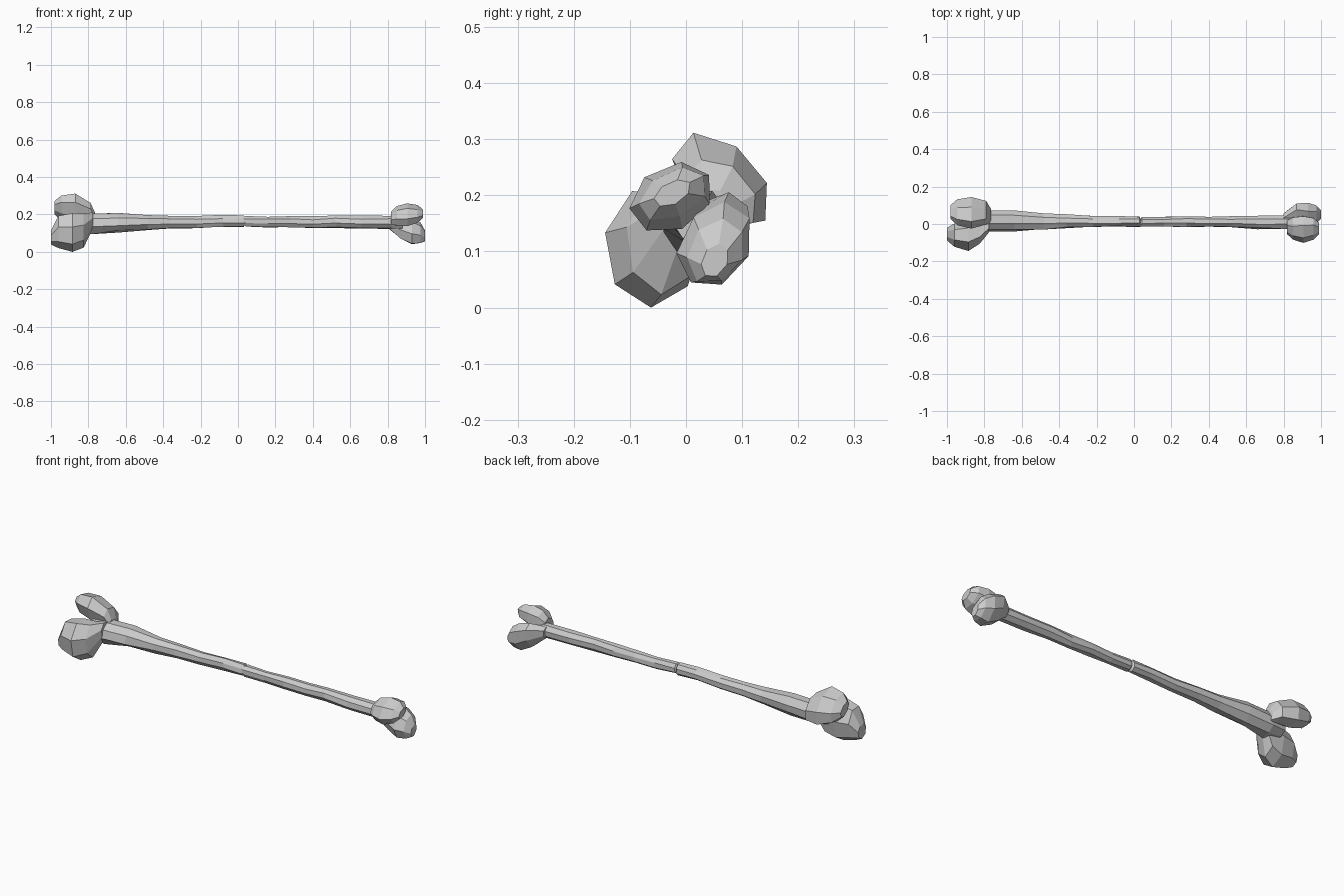
import bpy, bmesh, math, random

random.seed(7)


def loft(name, stations, sides, jitter, turn=0.0, tilt=0.0):
    """Skin rings given as (x, y, z, half width, half height), tilted about x, and cap both ends."""
    bm = bmesh.new()
    ct, st = math.cos(math.radians(tilt)), math.sin(math.radians(tilt))
    rings = []
    for x, y, z, ry, rz in stations:
        ring = []
        for k in range(sides):
            a = 2 * math.pi * k / sides + turn
            s = 1 + random.uniform(-jitter, jitter)
            u, v = ry * s * math.cos(a), rz * s * math.sin(a)
            ring.append(bm.verts.new((x, y + u * ct - v * st, z + u * st + v * ct)))
        rings.append(ring)
    for r0, r1 in zip(rings, rings[1:]):
        for k in range(sides):
            n = (k + 1) % sides
            bm.faces.new((r0[k], r0[n], r1[n], r1[k]))
    bm.faces.new(rings[0])
    bm.faces.new(rings[-1])
    bmesh.ops.recalc_face_normals(bm, faces=bm.faces)
    mesh = bpy.data.meshes.new(name)
    bm.to_mesh(mesh)
    bm.free()
    ob = bpy.data.objects.new(name, mesh)
    bpy.context.collection.objects.link(ob)
    return ob


# Gnarled shaft, with a narrow crack near the middle on the back
loft("shaft", [
    (-0.86, 0.015, 0.155, 0.045, 0.05),
    (-0.78, 0.015, 0.152, 0.062, 0.060),
    (-0.64, 0.015, 0.157, 0.055, 0.052),
    (-0.48, 0.012, 0.158, 0.047, 0.042),
    (-0.36, 0.012, 0.160, 0.038, 0.038),
    (-0.22, 0.010, 0.158, 0.031, 0.033),
    (-0.08, 0.010, 0.164, 0.029, 0.032),
    (0.030, 0.010, 0.163, 0.029, 0.031),
    (0.036, 0.003, 0.163, 0.021, 0.025),
    (0.042, 0.007, 0.162, 0.027, 0.029),
    (0.16, 0.009, 0.160, 0.027, 0.032),
    (0.28, 0.011, 0.161, 0.031, 0.031),
    (0.40, 0.008, 0.157, 0.029, 0.033),
    (0.52, 0.008, 0.164, 0.031, 0.035),
    (0.66, 0.006, 0.160, 0.036, 0.034),
    (0.82, 0.006, 0.158, 0.040, 0.040),
    (0.88, 0.006, 0.155, 0.035, 0.036)], 8, 0.12, 0.3)

# Large end: upper back knob and lower front knob
loft("large_end_upper_knob", [
    (-0.765, 0.040, 0.175, 0.042, 0.038),
    (-0.790, 0.058, 0.203, 0.075, 0.052),
    (-0.870, 0.060, 0.225, 0.102, 0.068),
    (-0.945, 0.062, 0.232, 0.082, 0.054),
    (-0.982, 0.062, 0.235, 0.044, 0.026)], 7, 0.04, 0.0, -42)
loft("large_end_lower_knob", [
    (-0.775, -0.010, 0.170, 0.038, 0.044),
    (-0.825, -0.046, 0.120, 0.066, 0.096),
    (-0.885, -0.064, 0.106, 0.084, 0.108),
    (-0.960, -0.062, 0.110, 0.064, 0.090),
    (-1.000, -0.058, 0.078, 0.034, 0.038)], 7, 0.03, 0.2)

# Small end: upper front knob and lower back knob
loft("small_end_upper_knob", [
    (0.818, -0.018, 0.178, 0.040, 0.034),
    (0.850, -0.026, 0.190, 0.066, 0.050),
    (0.905, -0.028, 0.195, 0.080, 0.057),
    (0.960, -0.026, 0.202, 0.066, 0.040),
    (0.988, -0.028, 0.204, 0.036, 0.020)], 7, 0.04, 0.1, 28)
loft("small_end_lower_knob", [
    (0.800, 0.025, 0.158, 0.032, 0.030),
    (0.870, 0.054, 0.135, 0.076, 0.048),
    (0.930, 0.048, 0.112, 0.082, 0.062),
    (0.975, 0.050, 0.100, 0.062, 0.048),
    (1.000, 0.048, 0.084, 0.032, 0.022)], 7, 0.04, 0.35, 62)

# Rest on the ground and centre the whole bone
obs = list(bpy.context.collection.objects)
pts = [v.co for o in obs for v in o.data.vertices]
zmin = min(p.z for p in pts)
ymid = (min(p.y for p in pts) + max(p.y for p in pts)) / 2
for o in obs:
    for v in o.data.vertices:
        v.co.z -= zmin
        v.co.y -= ymid
